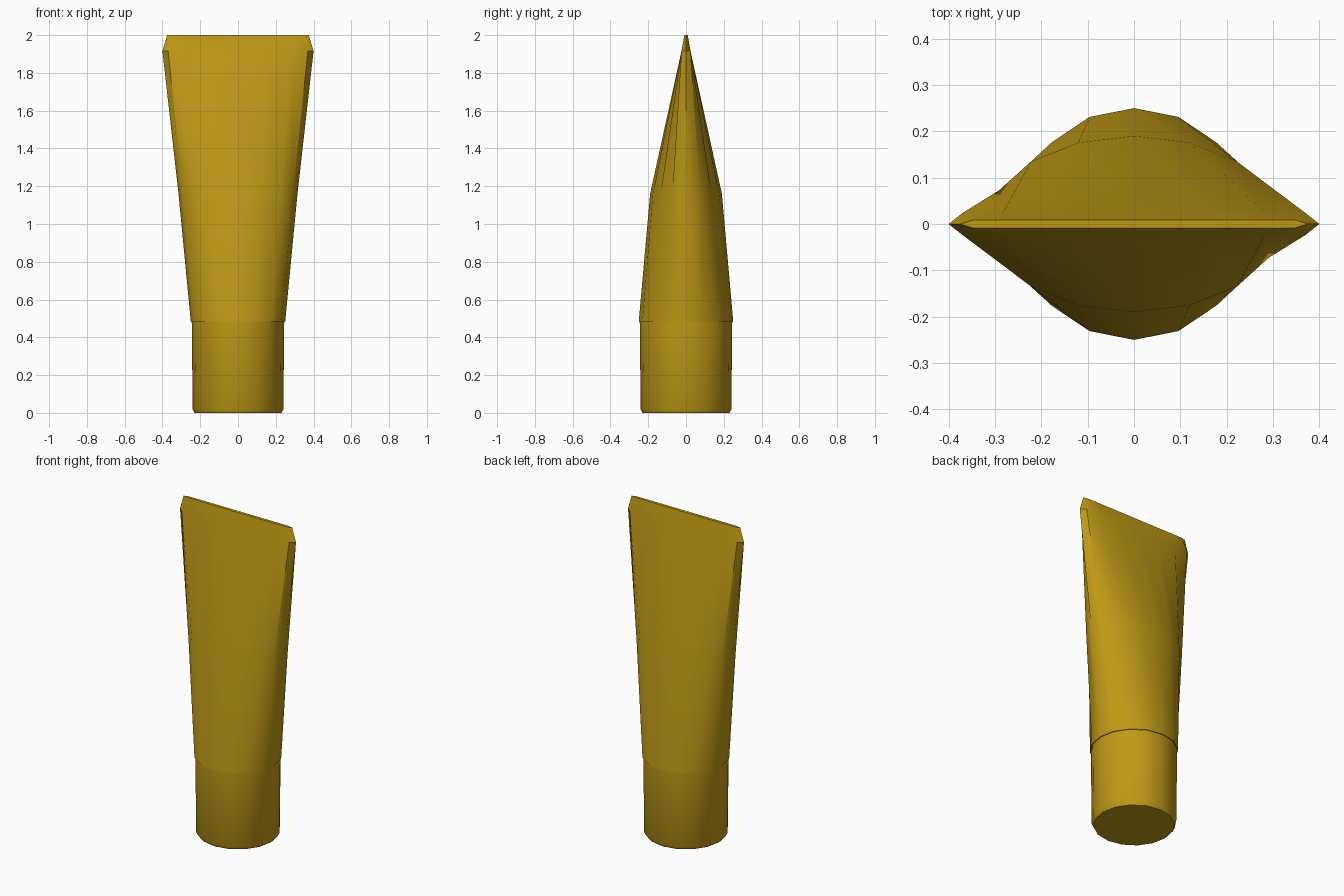
import bpy, bmesh
from math import sin, cos, pi, radians

if "Cube" in bpy.data.objects:
    bpy.data.objects.remove(bpy.data.objects["Cube"])

SIDES = 16

mustard = bpy.data.materials.new("mustard_yellow")
mustard.use_nodes = True
colour = (0.52, 0.32, 0.008, 1)
mustard.diffuse_color = colour
mustard.node_tree.nodes["Principled BSDF"].inputs["Base Color"].default_value = colour


def ellipse(rx, ry, z):
    return [(rx * sin(2 * pi * i / SIDES), ry * cos(2 * pi * i / SIDES), z)
            for i in range(SIDES)]


def flat_seam(rx, ry, z):
    # Flattened ring: parallel faces meeting in a point at each end
    ring = []
    for i in range(SIDES):
        a = 2 * pi * i / SIDES
        c = cos(a)
        y = 0 if abs(c) < 0.01 else (ry if c > 0 else -ry)
        ring.append((rx * sin(a), y, z))
    return ring


def loft(name, rings):
    bm = bmesh.new()
    loops = [[bm.verts.new(p) for p in ring] for ring in rings]
    for low, high in zip(loops, loops[1:]):
        for i in range(SIDES):
            j = (i + 1) % SIDES
            bm.faces.new((low[i], low[j], high[j], high[i]))
    bm.faces.new(loops[0])
    bm.faces.new(loops[-1])
    bmesh.ops.recalc_face_normals(bm, faces=bm.faces)
    mesh = bpy.data.meshes.new(name)
    bm.to_mesh(mesh)
    bm.free()
    mesh.materials.append(mustard)
    obj = bpy.data.objects.new(name, mesh)
    bpy.context.collection.objects.link(obj)
    bpy.ops.object.select_all(action="DESELECT")
    obj.select_set(True)
    bpy.context.view_layer.objects.active = obj
    bpy.ops.object.shade_smooth_by_angle(angle=radians(35))
    return obj


# Screw cap with a small chamfer at the foot
loft("cap", [ellipse(r, r, z) for r, z in
             ((0.23, 0), (0.24, 0.02), (0.245, 0.49))])

# Tube body, round at the cap and pinched into a crimped seam at the top
loft("tube_body", [
    ellipse(0.25, 0.25, 0.485),
    ellipse(0.315, 0.19, 1.16),
    flat_seam(0.4, 0.024, 1.915),
    flat_seam(0.375, 0.009, 2.0),
])
